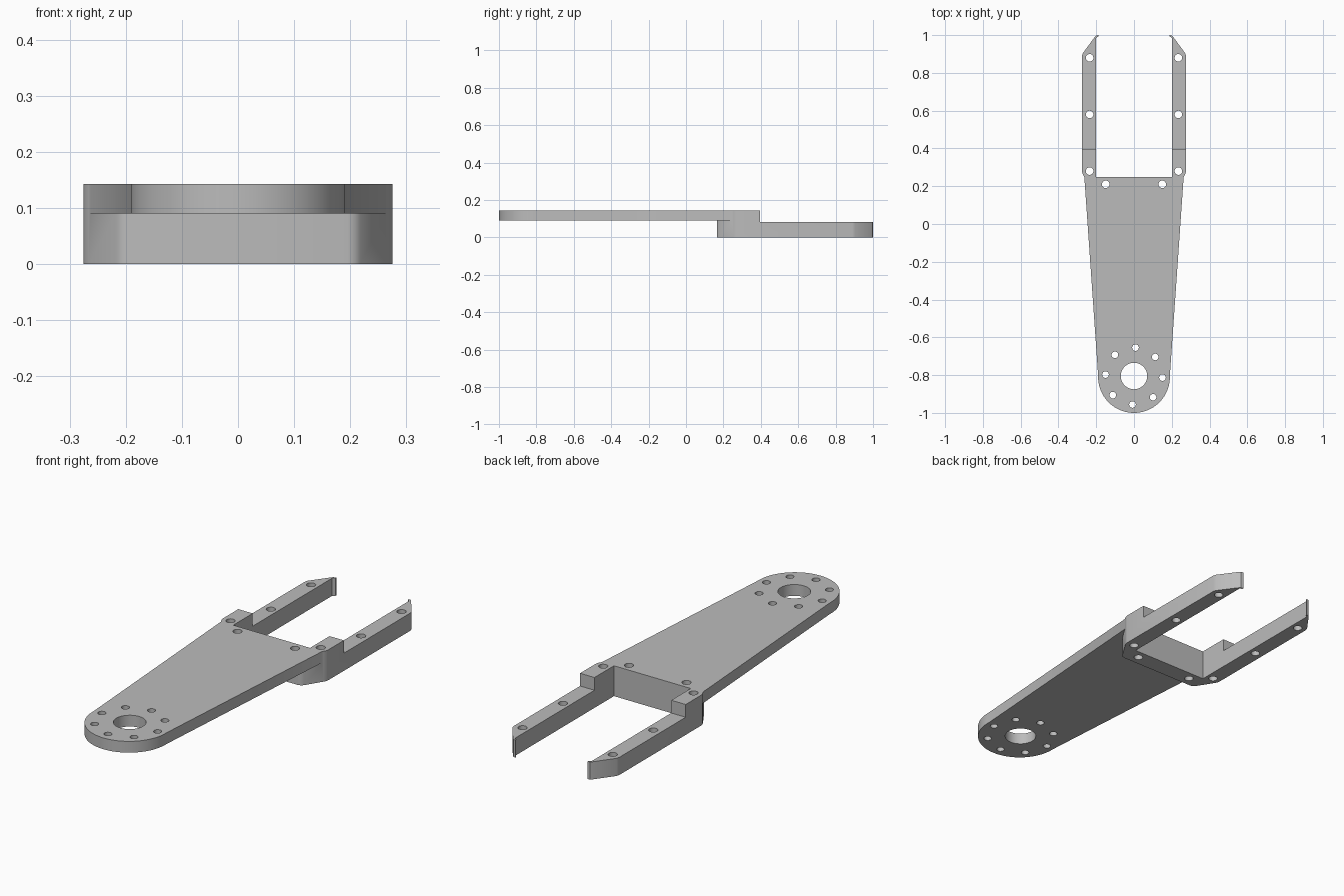
import bpy, bmesh
from math import sin, cos, radians

if "Cube" in bpy.data.objects:
    bpy.data.objects.remove(bpy.data.objects["Cube"], do_unlink=True)

TOP = 0.143
grey = bpy.data.materials.new("plain grey")
grey.use_nodes = True
colour = (0.5, 0.5, 0.5, 1)
grey.diffuse_color = colour
grey.node_tree.nodes["Principled BSDF"].inputs["Base Color"].default_value = colour


def prism(name, outline, z0, z1):
    """Extrude a flat outline from z0 to z1."""
    bm = bmesh.new()
    face = bm.faces.new([bm.verts.new((x, y, z0)) for x, y in outline])
    ext = bmesh.ops.extrude_face_region(bm, geom=[face])
    moved = [v for v in ext["geom"] if isinstance(v, bmesh.types.BMVert)]
    bmesh.ops.translate(bm, verts=moved, vec=(0, 0, z1 - z0))
    bmesh.ops.recalc_face_normals(bm, faces=bm.faces)
    mesh = bpy.data.meshes.new(name)
    bm.to_mesh(mesh)
    bm.free()
    mesh.materials.append(grey)
    obj = bpy.data.objects.new(name, mesh)
    bpy.context.collection.objects.link(obj)
    return obj


def mirrored(right_half):
    """Close a half outline with its mirror image across x = 0."""
    return right_half + [(-x, y) for x, y in reversed(right_half)]


def hole(x, y, r, sides=24):
    ring = [radians(360 * i / sides) for i in range(sides)]
    return prism("hole_cutter", [(x + r * cos(a), y + r * sin(a)) for a in ring], -0.1, 0.3)


def combine(target, tool, operation):
    mod = target.modifiers.new(operation, "BOOLEAN")
    mod.operation, mod.solver, mod.object = operation, "EXACT", tool
    bpy.context.view_layer.objects.active = target
    bpy.ops.object.modifier_apply(modifier=mod.name)
    bpy.data.objects.remove(tool, do_unlink=True)


# Fork block with chamfered rear corners and tapered prong tips
arm = prism("fork_arm", mirrored([
    (0.195, 0.165), (0.208, 0.168), (0.218, 0.177), (0.266, 0.254),
    (0.273, 0.267), (0.275, 0.28), (0.275, 0.89), (0.271, 0.904),
    (0.208, 0.99), (0.2, 0.998), (0.188, 1.0)]), 0, TOP)

# Lowered prong tops
combine(arm, prism("step_cutter", [(-0.4, 0.395), (0.4, 0.395), (0.4, 1.1), (-0.4, 1.1)],
                   0.083, 0.3), "DIFFERENCE")

# Tapered plate with a round end
arc = [radians(-87.5 + 5 * i) for i in range(18)]
rounded = [(0.19 * cos(a), -0.81 + 0.19 * sin(a)) for a in arc]
plate = mirrored([(0.0, -1.0)] + rounded + [(0.19, -0.8), (0.263, 0.25)])[:-1]
combine(arm, prism("plate", plate, 0.09, TOP), "UNION")

# Slot between the prongs, pinched at the very tips
combine(arm, prism("slot_cutter", mirrored([
    (0.2, 0.25), (0.2, 0.985), (0.188, 0.994), (0.188, 1.1)]), -0.1, 0.3), "DIFFERENCE")

# Large bore, ring of bolt holes and fork bolt holes
holes = [(0, -0.805, 0.07, 48)]
for k in range(8):
    a = radians(45 * k - 3)
    holes.append((0.151 * cos(a), -0.805 + 0.151 * sin(a), 0.0175))
for side in (-1, 1):
    holes.append((side * 0.15, 0.21, 0.02))
    holes += [(side * 0.235, y, 0.02) for y in (0.28, 0.58, 0.88)]
for h in holes:
    combine(arm, hole(*h), "DIFFERENCE")

# Smooth the curved walls, keep the edges crisp
bpy.ops.object.select_all(action="DESELECT")
arm.select_set(True)
bpy.context.view_layer.objects.active = arm
bpy.ops.object.shade_smooth_by_angle(angle=radians(30))
